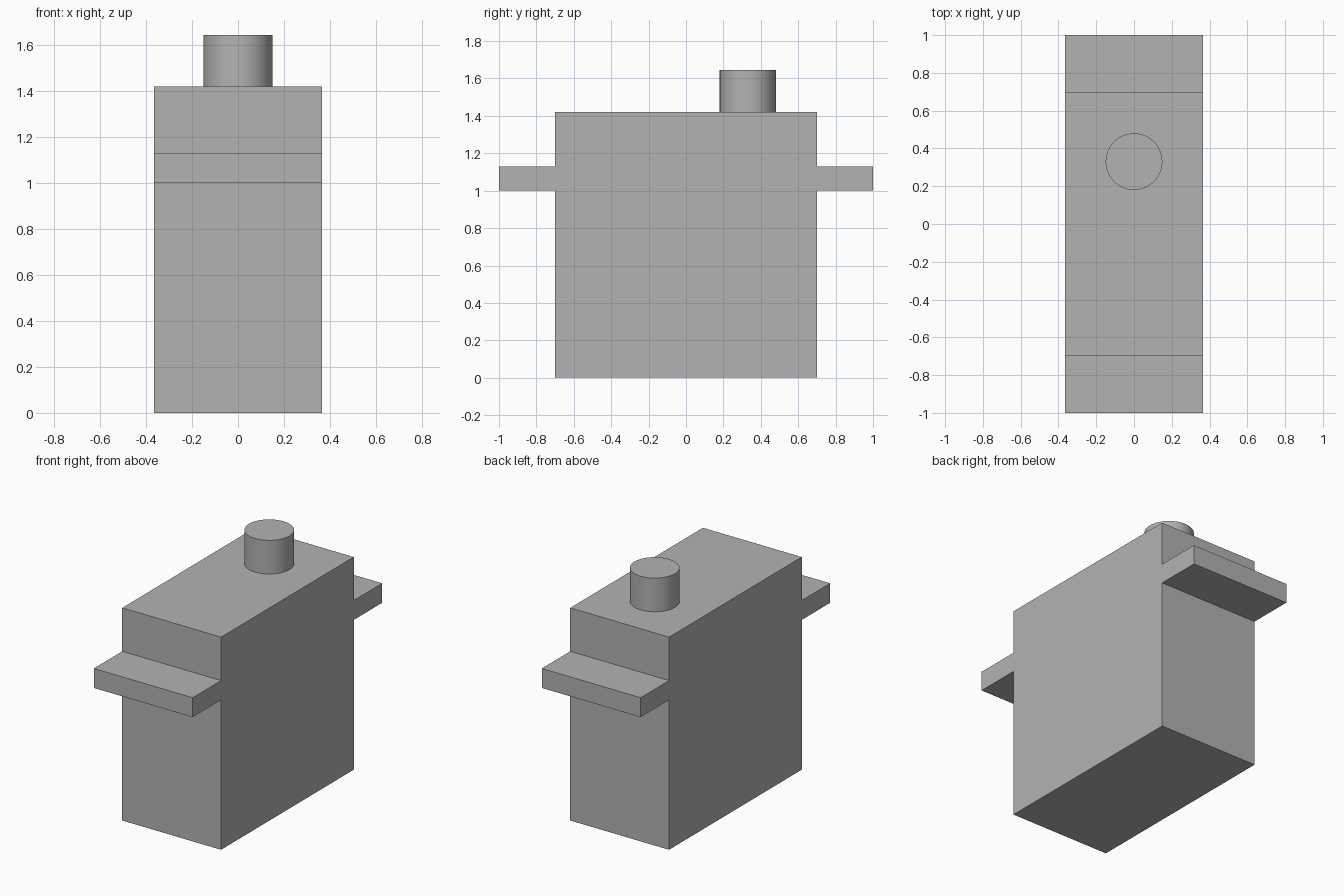
import bpy
import bmesh
from mathutils import Vector

HALF_WIDTH = 0.365
BODY_Y, TAB_Y = 0.70, 1.0
TAB_LOW, TAB_HIGH, BODY_TOP = 1.0, 1.13, 1.42
SHAFT_Y, SHAFT_RADIUS, SHAFT_TOP = 0.33, 0.15, 1.645

cube = bpy.data.objects.get("Cube")
if cube:
    bpy.data.objects.remove(cube, do_unlink=True)

# Plain grey plastic
grey = bpy.data.materials.new("plain_grey")
grey.use_nodes = True
colour = (0.45, 0.45, 0.45, 1)
grey.diffuse_color = colour
grey.node_tree.nodes["Principled BSDF"].inputs["Base Color"].default_value = colour


def add_object(name, bm):
    bmesh.ops.recalc_face_normals(bm, faces=bm.faces)
    mesh = bpy.data.meshes.new(name)
    bm.to_mesh(mesh)
    bm.free()
    mesh.materials.append(grey)
    obj = bpy.data.objects.new(name, mesh)
    bpy.context.collection.objects.link(obj)
    return obj


# Motor case: a side profile with mounting tabs, extruded across the width
half = [(BODY_Y, 0), (BODY_Y, TAB_LOW), (TAB_Y, TAB_LOW),
        (TAB_Y, TAB_HIGH), (BODY_Y, TAB_HIGH), (BODY_Y, BODY_TOP)]
profile = half + [(-y, z) for y, z in reversed(half)]
bm = bmesh.new()
side = bm.faces.new([bm.verts.new((-HALF_WIDTH, y, z)) for y, z in profile])
extruded = bmesh.ops.extrude_face_region(bm, geom=[side], use_keep_orig=True)
moved = [v for v in extruded["geom"] if isinstance(v, bmesh.types.BMVert)]
bmesh.ops.translate(bm, verts=moved, vec=Vector((2 * HALF_WIDTH, 0, 0)))
add_object("motor_case_with_tabs", bm)

# Output shaft standing on the case
bm = bmesh.new()
bmesh.ops.create_cone(bm, cap_ends=True, segments=64, radius1=SHAFT_RADIUS,
                      radius2=SHAFT_RADIUS, depth=SHAFT_TOP - BODY_TOP)
bmesh.ops.translate(bm, verts=bm.verts,
                    vec=Vector((0, SHAFT_Y, (SHAFT_TOP + BODY_TOP) / 2)))
shaft = add_object("output_shaft", bm)
bpy.ops.object.select_all(action="DESELECT")
shaft.select_set(True)
bpy.context.view_layer.objects.active = shaft
bpy.ops.object.shade_smooth_by_angle()
